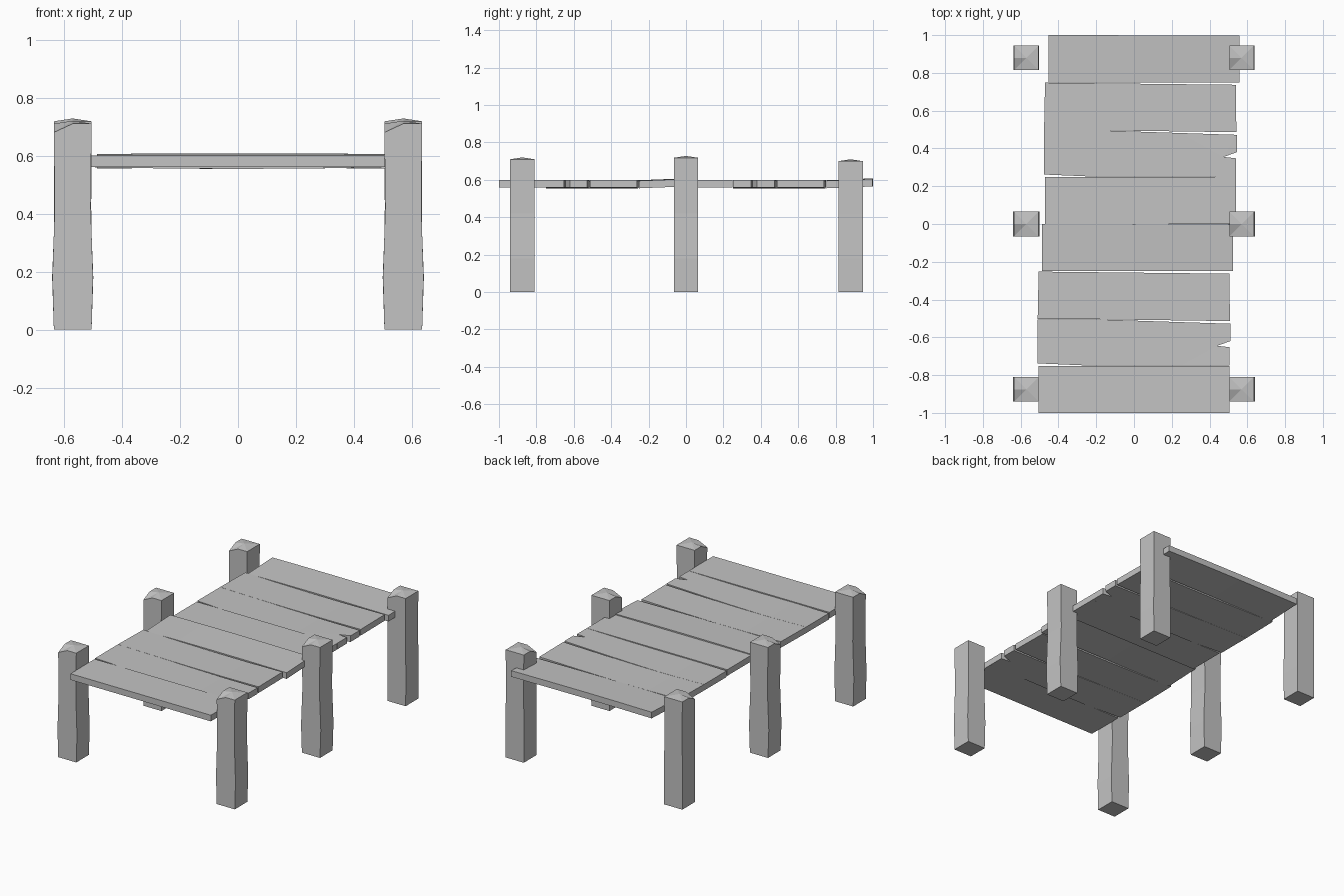
import bpy
import bmesh
from mathutils import Vector

cube = bpy.data.objects.get("Cube")
if cube:
    bpy.data.objects.remove(cube, do_unlink=True)

wood = bpy.data.materials.new("grey wood")
wood.use_nodes = True
GREY = (0.55, 0.55, 0.55, 1)
wood.diffuse_color = GREY
wood.node_tree.nodes["Principled BSDF"].inputs["Base Color"].default_value = GREY


def finish(bm, name):
    bmesh.ops.recalc_face_normals(bm, faces=bm.faces)
    mesh = bpy.data.meshes.new(name)
    bm.to_mesh(mesh)
    bm.free()
    mesh.materials.append(wood)
    obj = bpy.data.objects.new(name, mesh)
    bpy.context.collection.objects.link(obj)


def plank(name, outline, shift, bow, tilt):
    """Extrude an outline, slice it across, then bow and tilt it."""
    bm = bmesh.new()
    face = bm.faces.new([bm.verts.new((x + shift[0], y + shift[1], 0.56)) for x, y in outline])
    ext = bmesh.ops.extrude_face_region(bm, geom=[face])
    for v in ext["geom"]:
        if isinstance(v, bmesh.types.BMVert):
            v.co.z = 0.6
    for x in (-0.25, 0, 0.25):
        bmesh.ops.bisect_plane(bm, geom=bm.verts[:] + bm.edges[:] + bm.faces[:],
                               plane_co=(x, 0, 0), plane_no=(1, 0, 0))
    middle = sum(p[1] for p in outline) / len(outline) + shift[1]
    for v in bm.verts:
        v.co.z += bow * max(0, 1 - 4 * v.co.x ** 2) + tilt * (v.co.y - middle)
    bmesh.ops.triangulate(bm, faces=[f for f in bm.faces if len(f.verts) > 4])
    finish(bm, name)


def post(name, x, y, height, swell):
    """Hewn square post: wavy sides, slightly peaked top, one chipped corner."""
    bm = bmesh.new()
    # corners and side middles, starting at the chipped corner
    ring = [(-1, -1), (0, -1), (1, -1), (1, 0), (1, 1), (0, 1), (-1, 1), (-1, 0)]
    half = 0.065
    levels = [(0, 0), (0.18, 1), (0.42, -0.6), (height - 0.01, 0)]
    rows = []
    for z, wave in levels:
        row = []
        for i, (a, b) in enumerate(ring):
            drop = 0.03 if (i == 0 and z > 0.6) else 0
            w = half + wave * swell
            row.append(bm.verts.new((x + a * w, y + b * half, z - drop)))
        rows.append(row)
    for low, high in zip(rows, rows[1:]):
        for i in range(8):
            j = (i + 1) % 8
            bm.faces.new((low[i], low[j], high[j], high[i]))
    bm.faces.new(rows[0][::-1])
    peak = bm.verts.new((x, y, height))
    for i in range(8):
        bm.faces.new((rows[-1][i], rows[-1][(i + 1) % 8], peak))
    finish(bm, name)


# Deck: four boards, repeated once further back
boards = [
    ("plain_plank", [(-.505, -1), (.505, -1), (.505, -.751), (-.505, -.751)], 0, 0),
    ("notched_plank", [(-.51, -.738), (-.25, -.749), (.505, -.75), (.505, -.652), (.44, -.645),
                       (.51, -.62), (.51, -.528), (-.2, -.505), (-.51, -.505)], -.006, 0),
    ("tapered_plank", [(-.51, -.504), (-.2, -.504), (.508, -.514), (.505, -.263),
                       (-.505, -.252)], -.006, 0),
    ("tilted_plank", [(-.487, -.25), (.525, -.25), (.525, -.002), (-.487, 0)], .003, .04),
]
for part, shift in (("front", (0, 0)), ("back", (0.034, 1))):
    for label, outline, bow, tilt in boards:
        plank(part + "_" + label, outline, shift, bow, tilt)

# Posts: three pairs
for place, y, height, swell in (("front", -0.875, 0.72, 0.005),
                                ("middle", 0, 0.728, 0.006),
                                ("back", 0.88, 0.71, 0.002)):
    for side, x in (("left", 0.57), ("right", -0.57)):
        post(place + "_" + side + "_post", x, y, height, swell)
